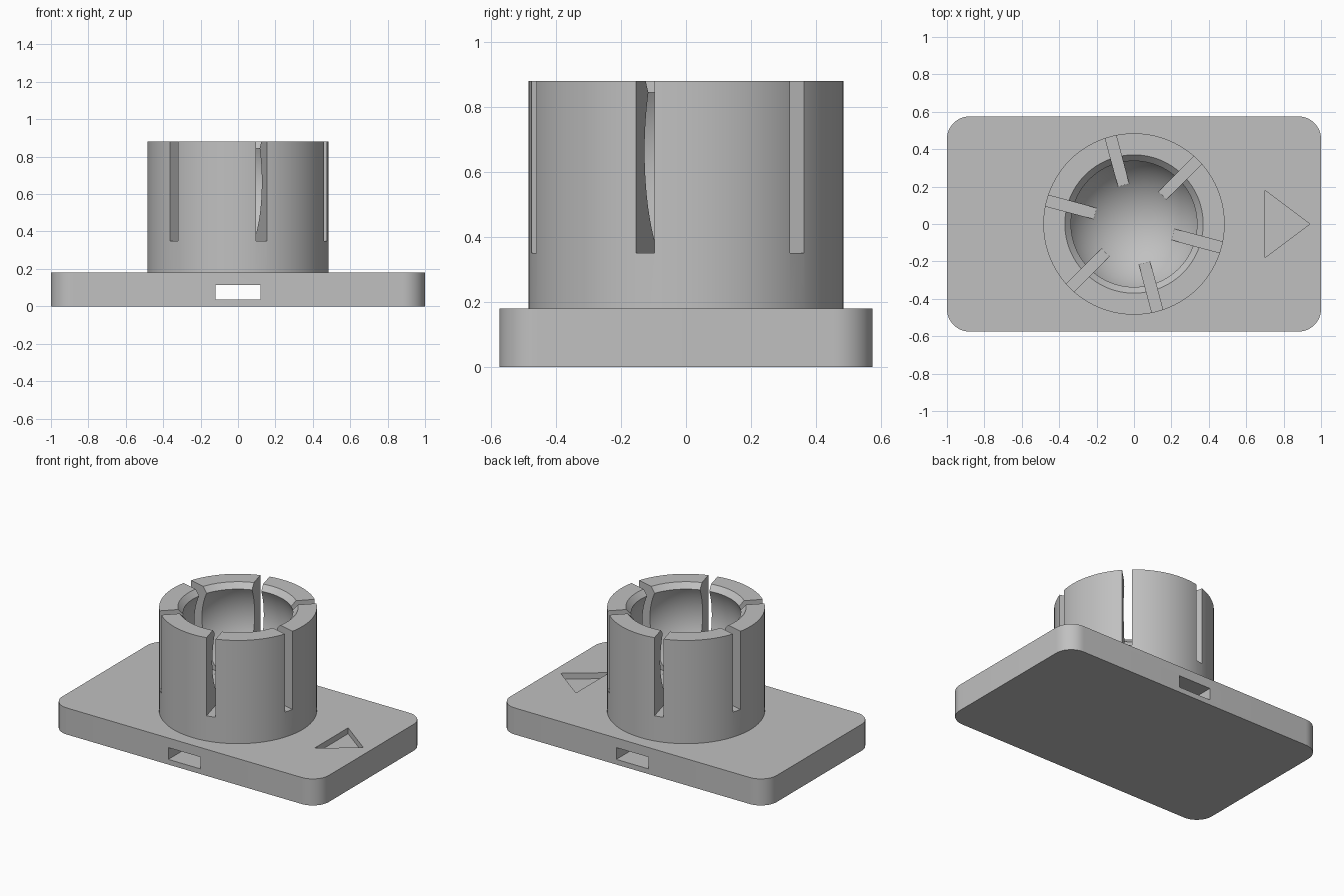
import bpy, bmesh
from math import cos, sin, pi, sqrt, asin, radians
from mathutils import Matrix, Vector

cube = bpy.data.objects.get("Cube")
if cube:
    bpy.data.objects.remove(cube, do_unlink=True)

grey = bpy.data.materials.new("light grey")
grey.use_nodes = True
colour = (0.53, 0.53, 0.53, 1)
grey.diffuse_color = colour
grey.node_tree.nodes["Principled BSDF"].inputs["Base Color"].default_value = colour


def to_object(bm, name):
    bmesh.ops.recalc_face_normals(bm, faces=bm.faces)
    mesh = bpy.data.meshes.new(name)
    bm.to_mesh(mesh)
    bm.free()
    mesh.materials.append(grey)
    obj = bpy.data.objects.new(name, mesh)
    bpy.context.collection.objects.link(obj)
    return obj


def add_prism(bm, outline, z0, z1):
    face = bm.faces.new([bm.verts.new((x, y, z0)) for x, y in outline])
    new = bmesh.ops.extrude_face_region(bm, geom=[face])["geom"]
    top = [v for v in new if isinstance(v, bmesh.types.BMVert)]
    bmesh.ops.translate(bm, verts=top, vec=(0, 0, z1 - z0))


def add_box(bm, low, high, turn=0):
    low, high = Vector(low), Vector(high)
    place = Matrix.Rotation(turn, 4, 'Z') @ Matrix.Translation((low + high) / 2)
    bmesh.ops.create_cube(bm, size=1, matrix=place @ Matrix.Diagonal((*(high - low), 1)))


def select_only(obj):
    bpy.ops.object.select_all(action='DESELECT')
    obj.select_set(True)
    bpy.context.view_layer.objects.active = obj


def carve(obj, cutter):
    cutter.hide_render = True
    mod = obj.modifiers.new("carve", 'BOOLEAN')
    mod.operation, mod.solver, mod.object = 'DIFFERENCE', 'EXACT', cutter
    select_only(obj)
    bpy.ops.object.modifier_apply(modifier=mod.name)
    bpy.data.objects.remove(cutter, do_unlink=True)


def finish(obj):
    select_only(obj)
    bpy.ops.object.shade_smooth_by_angle(angle=radians(25))


# Base plate with rounded corners
half_x, half_y, corner, thick = 1.0, 0.575, 0.12, 0.18
outline = []
for quarter, (sx, sy) in enumerate([(1, 1), (-1, 1), (-1, -1), (1, -1)]):
    for i in range(13):
        a = (quarter + i / 12) * pi / 2
        outline.append((sx * (half_x - corner) + corner * cos(a),
                        sy * (half_y - corner) + corner * sin(a)))
bm = bmesh.new()
add_prism(bm, outline, 0, thick)
plate = to_object(bm, "base_plate")

# Strap slot through the plate and the recessed direction arrow
bm = bmesh.new()
add_box(bm, (-0.12, -1, 0.035), (0.12, 1, 0.115))
add_prism(bm, [(0.70, -0.18), (0.94, 0), (0.70, 0.18)], thick - 0.04, thick + 0.1)
carve(plate, to_object(bm, "plate_cutter"))
finish(plate)

# Round socket with a ball-shaped cavity and a chamfered mouth
outer, top, mouth, lip_z = 0.485, 0.88, 0.336, 0.845
ball_z, ball_r = 0.665, 0.382
end = asin((lip_z - ball_z) / ball_r)
profile = [(0, thick - 0.01), (outer, thick - 0.01), (outer, top), (0.37, top)]
for i in range(33):
    a = end + (-pi / 2 - end) * i / 32
    profile.append((max(ball_r * cos(a), 0), ball_z + ball_r * sin(a)))
bm = bmesh.new()
verts = [bm.verts.new((r, 0, z)) for r, z in profile]
edges = [bm.edges.new(pair) for pair in zip(verts, verts[1:])]
bmesh.ops.spin(bm, geom=verts + edges, cent=(0, 0, 0), axis=(0, 0, 1),
               angle=2 * pi, steps=96)
bmesh.ops.remove_doubles(bm, verts=bm.verts, dist=0.0001)
socket = to_object(bm, "ball_socket")

# Six radial slots that split the wall into flexible fingers
bm = bmesh.new()
for i in range(6):
    add_box(bm, (0.12, -0.03, 0.35), (0.6, 0.03, 1), radians(45 + 60 * i))
carve(socket, to_object(bm, "slot_cutter"))
finish(socket)
